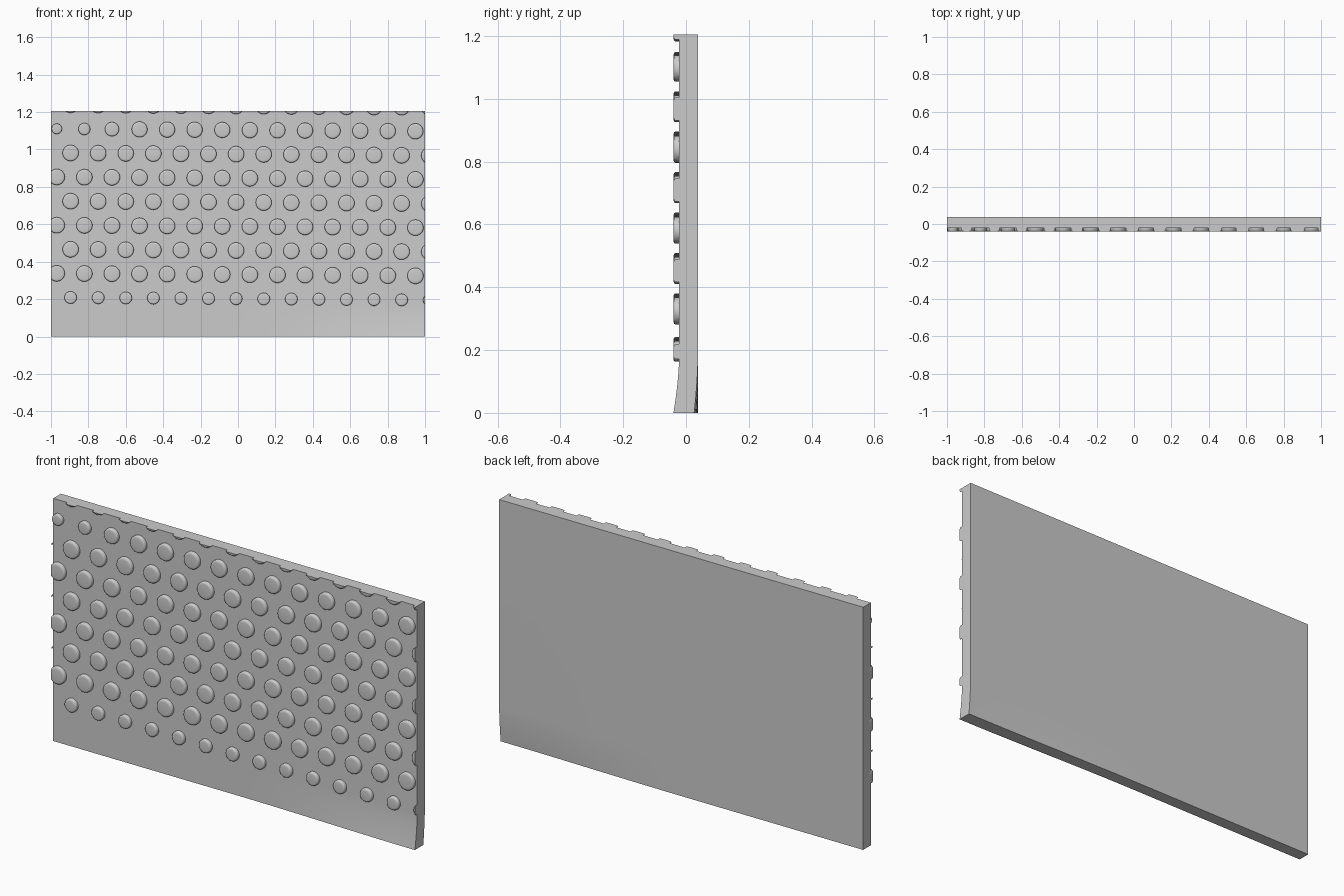
import bpy, bmesh, math
from mathutils import Vector

if "Cube" in bpy.data.objects:
    bpy.data.objects.remove(bpy.data.objects["Cube"])

W, H = 1.0, 1.205            # half width, height
FRONT, BACK = -0.022, 0.038


def finish(bm, name, angle):
    bmesh.ops.recalc_face_normals(bm, faces=bm.faces)
    me = bpy.data.meshes.new(name)
    bm.to_mesh(me)
    bm.free()
    ob = bpy.data.objects.new(name, me)
    bpy.context.collection.objects.link(ob)
    bpy.ops.object.select_all(action='DESELECT')
    ob.select_set(True)
    bpy.context.view_layer.objects.active = ob
    bpy.ops.object.shade_smooth_by_angle(angle=math.radians(angle))
    return ob


def cut(bm, co, no, clip=False):
    geom = bm.verts[:] + bm.edges[:] + bm.faces[:]
    r = bmesh.ops.bisect_plane(bm, geom=geom, plane_co=co, plane_no=no, clear_outer=clip)
    if clip:
        edges = [e for e in r['geom_cut'] if isinstance(e, bmesh.types.BMEdge)]
        if edges:
            bmesh.ops.holes_fill(bm, edges=edges, sides=0)


# Panel: thin slab whose lower right corner curls gently forward
bm = bmesh.new()
bmesh.ops.create_cube(bm, size=1)
for v in bm.verts:
    v.co = Vector((v.co.x * 2 * W,
                   FRONT if v.co.y < 0 else BACK,
                   (v.co.z + 0.5) * H))
for i in range(10):
    cut(bm, (i * 0.1, 0, 0), (1, 0, 0))
for i in range(1, 8):
    cut(bm, (0, 0, i * 0.025), (0, 0, 1))
for v in bm.verts:
    t = max(0.0, min(1.0, v.co.x))
    g = max(0.0, 1 - v.co.z / 0.175)
    depth = 0.018 if v.co.y < 0 else 0.012
    v.co.y -= depth * t * t * (3 - 2 * t) * g ** 1.6
finish(bm, "panel", 30)


# Studs: staggered rows of round-edged discs, trimmed at the panel edges
SEG = 28
PROFILE = [(1.0, -0.012), (1.0, -0.034), (0.95, -0.0375), (0.85, -0.0392), (0.7, -0.04)]


def add_stud(bm, x, z, r):
    rings = []
    for k, y in PROFILE:
        rings.append([bm.verts.new((x + r * k * math.cos(2 * math.pi * i / SEG), y,
                                    z + r * k * math.sin(2 * math.pi * i / SEG)))
                      for i in range(SEG)])
    for a, b in zip(rings, rings[1:]):
        for i in range(SEG):
            j = (i + 1) % SEG
            bm.faces.new((a[i], a[j], b[j], b[i]))
    bm.faces.new(rings[0])
    bm.faces.new(rings[-1])


bm = bmesh.new()
for row in range(9):
    for col in range(-1, 14):
        x = (-0.895 if row % 2 == 0 else -0.969) + 0.1475 * col
        z = 0.209 + 0.1288 * row - 0.007 * (x + 1)
        r = 0.033 if row == 0 else 0.043
        if row == 7:
            r = (0.028, 0.032, 0.038)[col] if 0 <= col < 3 else 0.042
        if abs(x) - r < W:
            add_stud(bm, x, z, r)
cut(bm, (W, 0, 0), (1, 0, 0), True)
cut(bm, (-W, 0, 0), (-1, 0, 0), True)
cut(bm, (0, 0, H), (0, 0, 1), True)
finish(bm, "studs", 50)
